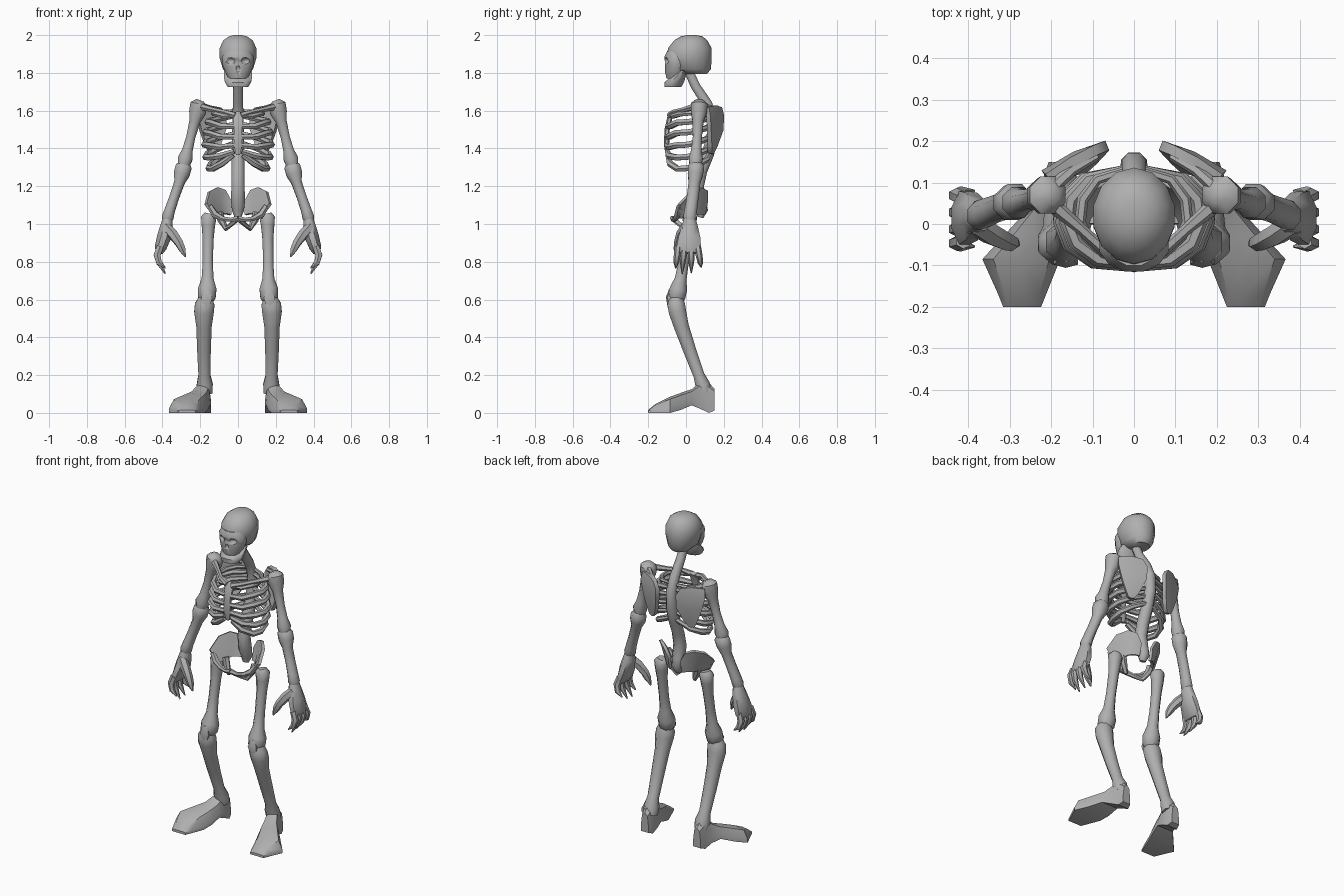
import bpy, bmesh, math
from mathutils import Vector

bone = bpy.data.materials.new("bone_grey")
bone.diffuse_color = (0.43, 0.43, 0.43, 1)


def finish(name, bm, mirror=False, angle=50):
    """Turn a bmesh into a shaded object, optionally mirrored across x."""
    bmesh.ops.recalc_face_normals(bm, faces=bm.faces[:])
    mesh = bpy.data.meshes.new(name)
    bm.to_mesh(mesh)
    bm.free()
    mesh.materials.append(bone)
    ob = bpy.data.objects.new(name, mesh)
    bpy.context.collection.objects.link(ob)
    bpy.ops.object.select_all(action='DESELECT')
    ob.select_set(True)
    bpy.context.view_layer.objects.active = ob
    bpy.ops.object.shade_smooth_by_angle(angle=math.radians(angle))
    if mirror:
        m = ob.modifiers.new("mirror", 'MIRROR')
        m.use_mirror_merge = False
    return ob


def skin(bm, rings):
    """Bridge rings of points and cap both ends."""
    rows = [[bm.verts.new(p) for p in r] for r in rings]
    n = len(rows[0])
    for a, b in zip(rows, rows[1:]):
        for i in range(n):
            j = (i + 1) % n
            bm.faces.new((a[i], a[j], b[j], b[i]))
    bm.faces.new(rows[0])
    bm.faces.new(rows[-1])


def tube(name, stations, mirror=False, ref=(1, 0, 0), sides=8, level=False, bm=None):
    """Stations are (x, y, z, radius along ref, other radius)."""
    own = bm is None
    bm = bmesh.new() if own else bm
    pts = [Vector(s[:3]) for s in stations]
    rings = []
    for i, s in enumerate(stations):
        t = Vector((0, 0, 1)) if level else pts[min(i + 1, len(pts) - 1)] - pts[max(i - 1, 0)]
        t.normalize()
        u = Vector(ref)
        u = (u - t * u.dot(t)).normalized()
        v = t.cross(u)
        ra, rb = s[3], s[-1]
        ang = [2 * math.pi * (k + 0.5) / sides for k in range(sides)]
        rings.append([pts[i] + u * ra * math.cos(a) + v * rb * math.sin(a) for a in ang])
    skin(bm, rings)
    return finish(name, bm, mirror) if own else None


def plate(name, rows, thick):
    """Thick curved plate from rows of points, mirrored."""
    bm = bmesh.new()
    vs = [[bm.verts.new(p) for p in r] for r in rows]
    for a, b in zip(vs, vs[1:]):
        for i in range(len(a) - 1):
            bm.faces.new((a[i], a[i + 1], b[i + 1], b[i]))
    bmesh.ops.recalc_face_normals(bm, faces=bm.faces[:])
    bmesh.ops.solidify(bm, geom=bm.faces[:], thickness=thick)
    return finish(name, bm, True, 60)


# Skull: cranium, face and jaw
cranium = tube("cranium", [
    (0, .05, 1.793, .055, .06), (0, .022, 1.82, .082, .11), (0, .018, 1.88, .1, .118),
    (0, .02, 1.93, .1, .116), (0, .025, 1.972, .08, .088), (0, .03, 1.993, .05, .058),
    (0, .03, 2.0, .022, .025)], sides=14, level=True)
face = tube("face", [
    (0, -.055, 1.77, .052, .05), (0, -.055, 1.805, .07, .058), (0, -.05, 1.84, .084, .062),
    (0, -.05, 1.885, .086, .067), (0, -.04, 1.915, .07, .062)], sides=12, level=True)
tube("jaw", [
    (0, -.07, 1.724, .055, .046), (0, -.063, 1.75, .072, .054),
    (0, -.04, 1.78, .078, .04), (0, -.02, 1.812, .078, .022)], sides=12, level=True)

# Eye sockets and nose cavity
bm = bmesh.new()
for x, y, z, r in ((-.042, -.118, 1.863, (.028, .032, .02)), (.042, -.118, 1.863, (.028, .032, .02)),
                   (0, -.118, 1.822, (.013, .018, .02))):
    new = bmesh.ops.create_icosphere(bm, subdivisions=2, radius=1)["verts"]
    for v in new:
        v.co = Vector((x + v.co.x * r[0], y + v.co.y * r[1], z + v.co.z * r[2]))
cutter = finish("socket_cutter", bm)
cutter.hide_render = True
cutter.hide_viewport = True
for ob in (face, cranium):
    b = ob.modifiers.new("sockets", 'BOOLEAN')
    b.operation, b.object = 'DIFFERENCE', cutter

# Spine, from the skull down to the tailbone
tube("spine", [
    (0, .01, 1.82, .026), (0, .05, 1.73, .027), (0, .11, 1.64, .029), (0, .142, 1.56, .032),
    (0, .142, 1.46, .034), (0, .115, 1.37, .036), (0, .078, 1.28, .037), (0, .06, 1.2, .038),
    (0, .07, 1.12, .04), (0, .085, 1.07, .034), (0, .075, 1.035, .018)])

# Breastbone
tube("breastbone", [
    (0, -.07, 1.59, .022, .012), (0, -.085, 1.565, .032, .014), (0, -.1, 1.5, .024, .014),
    (0, -.103, 1.42, .026, .014), (0, -.098, 1.365, .012, .01)], sides=6)

# Ribs: (front height, side height, back height, width, front x, front y)
ribs = [(1.575, 1.585, 1.6, .13, .02, -.08), (1.515, 1.54, 1.57, .16, .02, -.095),
        (1.46, 1.485, 1.53, .172, .02, -.1), (1.415, 1.42, 1.48, .178, .02, -.1),
        (1.385, 1.355, 1.43, .172, .02, -.098), (1.365, 1.295, 1.385, .155, .025, -.095)]
bm = bmesh.new()
for i, (zf, zs, zb, w, xf, yf) in enumerate(ribs):
    r = .014 if i == 0 else .018
    tube("", [(xf, yf, zf, r * .8), (w * .55, yf + .01, (zf + zs) / 2 - .01, r),
              (w * .88, yf + .05, zs - .003, r), (w, 0.005, zs, r),
              (w * .95, .06, zs * .8 + zb * .2, r), (w * .68, .108, (zs + zb) / 2, r * .9),
              (.02, .13, zb, r * .7)], ref=(0, 0, 1), sides=6, bm=bm)
finish("ribs", bm, True)

# Shoulder girdle
tube("collarbone", [
    (.015, -.085, 1.575, .018), (.07, -.065, 1.592, .014), (.13, -.01, 1.605, .014),
    (.2, .05, 1.622, .02)], True, ref=(0, 0, 1), sides=6)
tube("shoulder_ridge", [
    (.09, .165, 1.6, .012), (.15, .13, 1.615, .014), (.205, .08, 1.63, .018)],
    True, ref=(0, 0, 1), sides=6)
plate("shoulder_blade", [
    [(.085, .168, 1.615), (.14, .14, 1.625), (.2, .1, 1.615)],
    [(.06, .178, 1.575), (.135, .152, 1.575), (.21, .108, 1.57)],
    [(.062, .175, 1.5), (.125, .15, 1.49), (.19, .112, 1.49)],
    [(.09, .145, 1.42), (.13, .13, 1.415), (.165, .115, 1.42)],
    [(.112, .125, 1.38), (.13, .12, 1.373), (.147, .115, 1.38)]], -.025)

# Arm bones
tube("upper_arm", [
    (.2, .07, 1.655, .022), (.208, .07, 1.635, .048), (.215, .068, 1.59, .048, .046),
    (.228, .064, 1.545, .032), (.25, .06, 1.46, .026), (.268, .055, 1.39, .03),
    (.28, .052, 1.345, .042, .04), (.287, .05, 1.31, .034)], True)
tube("forearm", [
    (.28, .055, 1.335, .022), (.287, .055, 1.305, .046, .045), (.298, .05, 1.265, .046, .044),
    (.31, .045, 1.22, .03, .034), (.338, .035, 1.14, .028, .034), (.362, .025, 1.07, .03, .036),
    (.372, .02, 1.035, .034, .038), (.378, .02, 1.015, .026, .03)], True)

# Hand: palm, four fingers and thumb
tube("palm", [
    (.372, .02, 1.04, .024, .03), (.378, .02, .99, .036, .045), (.392, .018, .93, .04, .062),
    (.41, .015, .875, .034, .07), (.418, .015, .845, .02, .064)], True)
bm = bmesh.new()
for y, tip, d in ((-.042, .765, -.012), (-.008, .735, -.012), (.028, .74, 0), (.062, .77, .018)):
    tube("", [(.412, y, .88, .02, .018), (.428, y + d * .4, .835, .021, .018),
              (.418, y + d * .8, .795, .017, .015), (.385, y + d, tip, .003)], sides=6, bm=bm)
finish("fingers", bm, True)
tube("thumb", [
    (.385, .0, .985, .028), (.345, -.025, .945, .028), (.312, -.04, .9, .024),
    (.295, -.046, .865, .02), (.278, -.05, .825, .004)], True, sides=6)

# Pelvis: hip wings, front arch and seat bones
plate("hip_wing", [
    [(.035, .1, 1.125), (.065, .1, 1.18), (.105, .075, 1.195), (.148, .025, 1.175), (.165, -.04, 1.11)],
    [(.035, .095, 1.09), (.06, .09, 1.115), (.09, .065, 1.125), (.12, .02, 1.11), (.137, -.04, 1.075)],
    [(.035, .085, 1.05), (.055, .075, 1.055), (.08, .05, 1.055), (.1, .01, 1.045), (.112, -.04, 1.035)]], .018)
tube("hip_arch", [
    (.15, -.035, 1.095, .016), (.122, -.042, 1.05, .02), (.08, -.055, 1.028, .014),
    (.04, -.066, 1.022, .012), (0, -.07, 1.03, .016)], True, ref=(0, 0, 1), sides=6)
tube("seat_bone", [
    (.1, .02, 1.06, .022), (.088, .015, 1.02, .02), (.062, 0, .975, .014),
    (.04, -.03, .995, .012), (.008, -.062, 1.022, .014)], True, ref=(0, 1, 0), sides=6)

# Leg bones
tube("thigh", [
    (.15, .02, 1.055, .028), (.155, .02, 1.035, .044, .042), (.157, .018, .99, .038, .036),
    (.158, .008, .92, .031), (.16, -.012, .8, .029), (.161, -.028, .71, .034),
    (.163, -.04, .655, .053, .05), (.165, -.05, .61, .05, .05), (.168, -.05, .58, .03)], True)
tube("shin", [
    (.172, -.052, .62, .034), (.176, -.052, .575, .056, .05), (.18, -.045, .535, .056, .05),
    (.18, -.025, .46, .044, .043), (.18, .02, .33, .039, .037), (.178, .068, .2, .034, .032),
    (.176, .088, .15, .046, .042), (.175, .098, .105, .042, .04)], True)
tube("kneecap", [
    (.163, -.08, .65, .016, .012), (.165, -.09, .61, .034, .016), (.17, -.085, .56, .02, .012)],
    True, sides=6)

# Foot: (y, centre x, half width, underside, lip height, top)
sections = [(.15, .18, .026, .012, .05, .13), (.12, .18, .036, 0, .05, .16),
            (.075, .186, .044, .022, .06, .165), (.03, .205, .056, .04, .065, .125),
            (-.03, .238, .078, .015, .04, .105), (-.085, .272, .094, 0, .022, .085),
            (-.165, .27, .06, 0, .018, .045), (-.2, .27, .046, 0, .012, .016)]
bm = bmesh.new()
skin(bm, [[(c - w, y, z0), (c + w, y, z0), (c + w, y, z1), (c + w * .72, y, z2 * .8 + z1 * .2),
           (c, y, z2), (c - w * .72, y, z2 * .8 + z1 * .2), (c - w, y, z1)]
          for y, c, w, z0, z1, z2 in sections])
finish("foot", bm, True, 40)
